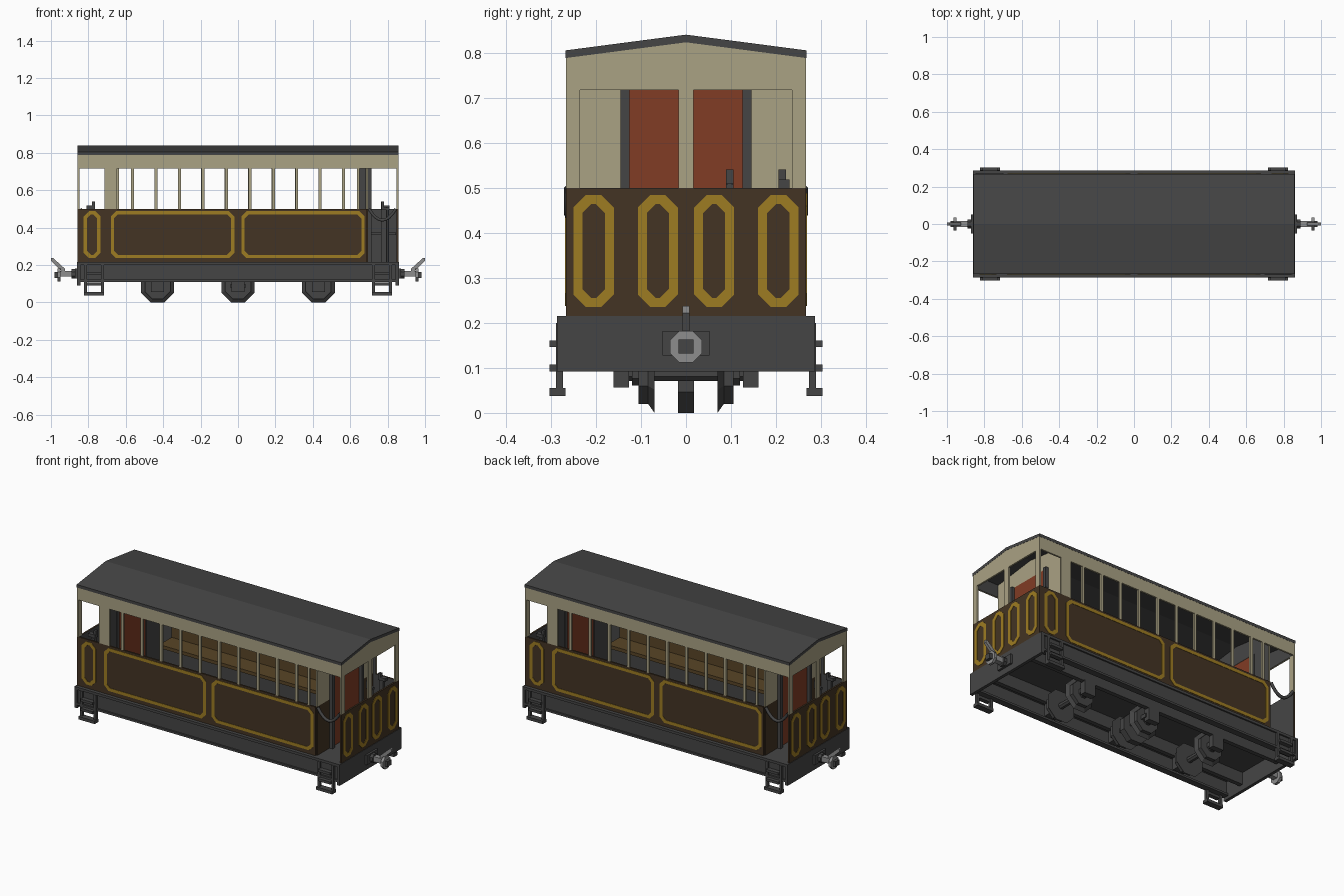
import bpy, bmesh, math
from mathutils import Matrix, Vector

if "Cube" in bpy.data.objects:
    bpy.data.objects.remove(bpy.data.objects["Cube"])

def material(name, rgb):
    m = bpy.data.materials.new(name)
    m.diffuse_color = (*rgb, 1)
    m.use_nodes = True
    m.node_tree.nodes["Principled BSDF"].inputs["Base Color"].default_value = m.diffuse_color
    return m

CREAM = material("cream paint", (0.40, 0.36, 0.23))
BROWN = material("dark brown paint", (0.056, 0.034, 0.017))
GOLD = material("gold lining", (0.34, 0.20, 0.016))
GREY = material("dark grey", (0.06, 0.06, 0.06))
RED = material("red brown door", (0.22, 0.045, 0.018))
WOOD = material("bench wood", (0.10, 0.06, 0.02))
STEEL = material("steel", (0.27, 0.27, 0.27))

def finish(name, bm, mat, inner=None):
    """Make an object; faces pointing along 'inner' become grey lining."""
    bmesh.ops.recalc_face_normals(bm, faces=bm.faces)
    me = bpy.data.meshes.new(name)
    me.materials.append(mat)
    if inner:
        me.materials.append(GREY)
        for f in bm.faces:
            if f.normal.dot(Vector(inner)) > 0.9:
                f.material_index = 1
    bm.to_mesh(me)
    bm.free()
    ob = bpy.data.objects.new(name, me)
    bpy.context.collection.objects.link(ob)
    return ob

def twin(ob):
    """The coach is the same after a half turn about the vertical axis."""
    c = ob.copy()
    c.name = ob.name + "_opposite"
    c.matrix_world = Matrix.Rotation(math.pi, 4, 'Z') @ ob.matrix_basis
    bpy.context.collection.objects.link(c)

def box(name, x, y, z, mat, inner=None, both=True):
    bm = bmesh.new()
    bmesh.ops.create_cube(bm, size=1)
    for v in bm.verts:
        v.co = [r[0] + (c + 0.5) * (r[1] - r[0]) for r, c in zip((x, y, z), v.co)]
    ob = finish(name, bm, mat, inner)
    if both:
        twin(ob)
    return ob

def place(axis, u, v, w):
    return (w, u, v) if axis == 'X' else (u, w, v)

def prism(name, pts, axis, a, b, mat, both=True, inner=None):
    bm = bmesh.new()
    f = bm.faces.new([bm.verts.new(place(axis, u, v, a)) for u, v in pts])
    ext = bmesh.ops.extrude_face_region(bm, geom=[f])["geom"]
    bmesh.ops.translate(bm, vec=place(axis, 0, 0, b - a),
                        verts=[g for g in ext if isinstance(g, bmesh.types.BMVert)])
    ob = finish(name, bm, mat, inner)
    if both:
        twin(ob)

def octagon(u0, u1, v0, v1, c):
    return [(u0 + c, v0), (u1 - c, v0), (u1, v0 + c), (u1, v1 - c),
            (u1 - c, v1), (u0 + c, v1), (u0, v1 - c), (u0, v0 + c)]

def ring(name, axis, u0, u1, v0, v1, a, b, t, mat=GOLD):
    bm = bmesh.new()
    loops = [octagon(u0, u1, v0, v1, 0.028),
             octagon(u0 + t, u1 - t, v0 + t, v1 - t, 0.02)]
    o, i = [[bm.verts.new(place(axis, u, v, a)) for u, v in l] for l in loops]
    fs = [bm.faces.new((o[k], o[(k + 1) % 8], i[(k + 1) % 8], i[k])) for k in range(8)]
    ext = bmesh.ops.extrude_face_region(bm, geom=fs)["geom"]
    bmesh.ops.translate(bm, vec=place(axis, 0, 0, b - a),
                        verts=[g for g in ext if isinstance(g, bmesh.types.BMVert)])
    twin(finish(name, bm, mat))

def cyl(name, loc, r1, r2, depth, axis, mat=GREY, n=8, both=False):
    bm = bmesh.new()
    rot = {'X': Matrix.Rotation(math.pi / 2, 4, 'Y'),
           'Y': Matrix.Rotation(-math.pi / 2, 4, 'X'), 'Z': Matrix()}[axis]
    bmesh.ops.create_cone(bm, cap_ends=True, segments=n, radius1=r1, radius2=r2, depth=depth,
                          matrix=Matrix.Translation(loc) @ rot @ Matrix.Rotation(math.pi / n, 4, 'Z'))
    ob = finish(name, bm, mat)
    if both:
        twin(ob)

W, WI, L, LI = 0.267, 0.257, 0.857, 0.847     # outer and inner body planes

# Underframe: floor, channel side sills, end beams, inner beams
box("floor", (-0.85, 0.85), (-0.27, 0.27), (0.195, 0.215), GREY, both=False)
box("side_sill", (-0.85, 0.85), (-0.278, -0.262), (0.11, 0.215), GREY)
box("sill_top_flange", (-0.85, 0.85), (-0.287, -0.25), (0.2, 0.215), GREY)
box("sill_bottom_flange", (-0.85, 0.85), (-0.287, -0.25), (0.11, 0.122), GREY)
box("end_beam", (0.842, 0.86), (-0.287, 0.287), (0.092, 0.215), GREY)
box("inner_beam", (-0.842, 0.842), (-0.16, -0.135), (0.125, 0.195), GREY)

# Wheelsets
CZ = 0.088
for x in (-0.43, 0, 0.43):
    cyl("axle", (x, 0, CZ), 0.018, 0.018, 0.3, 'Y')
    for s in (-1, 1):
        r = (0.095, 0.074)
        cyl("wheel_flange", (x, s * 0.077, CZ), *(r if s > 0 else r[::-1]), 0.014, 'Y')
        cyl("wheel_tread", (x, s * 0.0945, CZ), 0.074, 0.074, 0.021, 'Y')
        cyl("wheel_hub", (x, s * 0.112, CZ), 0.03, 0.03, 0.015, 'Y')
        box("axle_box", (x - 0.035, x + 0.035), (s * 0.144 - 0.017, s * 0.144 + 0.017),
            (0.056, 0.13), GREY, both=False)
cyl("rack_cog", (0, 0, 0.08), 0.087, 0.087, 0.035, 'Y')
box("cross_beam", (-0.04, 0.04), (-0.14, 0.14), (0.078, 0.1), GREY, both=False)

# Steps at the four corners
for x in (-0.77, 0.77):
    for dx in (-0.045, 0.045):
        box("step_hanger", (x + dx - 0.008, x + dx + 0.008), (-0.289, -0.273), (0.04, 0.2), GREY)
    box("lower_step", (x - 0.053, x + 0.053), (-0.303, -0.268), (0.038, 0.055), GREY)
    for z in (0.092, 0.146):
        box("step_bar", (x - 0.04, x + 0.04), (-0.303, -0.278), (z, z + 0.015), GREY)

# Couplings
box("coupling_plate", (0.858, 0.872), (-0.052, 0.052), (0.127, 0.182), GREY)
cyl("coupling_collar", (0.88, 0, 0.153), 0.027, 0.027, 0.02, 'X', both=True)
box("coupling_shaft", (0.87, 0.95), (-0.015, 0.015), (0.138, 0.168), STEEL)
cyl("coupling_head", (0.957, 0, 0.147), 0.038, 0.038, 0.016, 'X', STEEL, both=True)
box("coupling_pin", (0.96, 0.982), (-0.017, 0.017), (0.132, 0.163), GREY)
prism("coupling_hook", [(0.925, 0.165), (0.94, 0.165), (1.0, 0.222), (1.0, 0.237), (0.988, 0.237),
                        (0.925, 0.18)], 'Y', -0.008, 0.008, STEEL)

# Side walls: lower panel, top band and window posts
box("side_panel", (-L, 0.69), (-W, -WI), (0.215, 0.5), BROWN, (0, 1, 0))
box("side_top_band", (-L, L), (-W, -WI), (0.717, 0.792), CREAM, (0, 1, 0))
box("side_wide_post", (-0.713, -0.647), (-W, -WI), (0.5, 0.717), CREAM, (0, 1, 0))
for i in range(10):
    x = -0.563 + i * 0.1253
    box("window_post", (x - 0.008, x + 0.008), (-W, -WI), (0.5, 0.717), CREAM)
box("window_end_post", (0.637, 0.65), (-W, -WI), (0.5, 0.717), CREAM)
for x0, x1 in ((-0.825, -0.735), (-0.68, -0.02), (0.018, 0.677)):
    ring("side_gold_lining", 'Y', x0, x1, 0.237, 0.488, -W - 0.002, -W + 0.002, 0.018)

# End walls with two large openings
box("end_panel", (LI, L), (-W, W), (0.215, 0.5), BROWN, (-1, 0, 0))
for s in (-1, 1):
    box("corner_post", (LI, L), (s * 0.251 - 0.016, s * 0.251 + 0.016), (0.5, 0.717), CREAM)
box("end_middle_post", (LI, L), (-0.017, 0.017), (0.5, 0.717), CREAM)
prism("end_gable", [(-W, 0.717), (W, 0.717), (W, 0.792), (0, 0.826), (-W, 0.792)],
      'X', LI, L, CREAM, inner=(-1, 0, 0))
for y0, y1 in ((-0.25, -0.16), (-0.107, -0.018), (0.018, 0.107), (0.16, 0.25)):
    ring("end_gold_lining", 'X', y0, y1, 0.235, 0.484, L - 0.002, L + 0.002, 0.02)

# Bulkheads with doors and door posts
for s in (-1, 1):
    y = (s * 0.192 - 0.065, s * 0.192 + 0.065)
    box("bulkhead_lower", (0.685, 0.695), y, (0.215, 0.5), BROWN, (-1, 0, 0))
    box("bulkhead_upper", (0.685, 0.695), y, (0.5, 0.717), CREAM, (-1, 0, 0))
    box("door_post", (0.682, 0.715), (s * 0.135 - 0.01, s * 0.135 + 0.01), (0.215, 0.717), GREY)
prism("bulkhead_top", [(-WI, 0.717), (WI, 0.717), (WI, 0.792), (0, 0.826), (-WI, 0.792)],
      'X', 0.685, 0.695, CREAM, inner=(-1, 0, 0))
box("door", (0.687, 0.697), (-0.126, 0.126), (0.215, 0.717), RED)

# Roof
prism("roof", [(-0.268, 0.788), (0, 0.823), (0.268, 0.788), (0.268, 0.805), (0, 0.84), (-0.268, 0.805)],
      'X', -0.858, 0.858, GREY, both=False)

# Long benches along both sides
box("bench_seat", (-0.6, 0.6), (-0.25, -0.13), (0.35, 0.37), WOOD)
box("bench_back", (-0.6, 0.6), (-0.256, -0.242), (0.37, 0.48), WOOD)
box("bench_base", (-0.6, 0.6), (-0.24, -0.16), (0.215, 0.35), GREY)

# Platform fittings: brake column with crank, control stand, rail
cyl("brake_column", (0.80, 0.097, 0.36), 0.009, 0.009, 0.3, 'Z', both=True)
box("brake_crank", (0.77, 0.81), (0.089, 0.105), (0.495, 0.508), GREY)
box("brake_handle", (0.767, 0.78), (0.089, 0.105), (0.495, 0.54), GREY)
box("control_stand", (0.765, 0.79), (0.215, 0.235), (0.215, 0.5), GREY)
box("control_top", (0.765, 0.81), (0.205, 0.23), (0.5, 0.518), GREY)
box("control_handle", (0.765, 0.78), (0.205, 0.222), (0.51, 0.54), GREY)
box("platform_rail", (0.70, 0.845), (0.243, 0.257), (0.36, 0.375), GREY)

# Hanging chain across each open entrance
cu = bpy.data.curves.new("chain_path", 'CURVE')
cu.dimensions = '3D'
cu.bevel_depth, cu.bevel_resolution = 0.009, 1
sp = cu.splines.new('POLY')
sp.points.add(8)
for i, p in enumerate(sp.points):
    t = i / 4 - 1
    p.co = (0.772 + 0.072 * t, -0.262, 0.44 + 0.06 * t * t, 1)
tmp = bpy.data.objects.new("chain_path", cu)
chain_mesh = bpy.data.meshes.new_from_object(tmp)
bpy.data.objects.remove(tmp)
chain_mesh.materials.clear()
chain_mesh.materials.append(GREY)
chain = bpy.data.objects.new("entrance_chain", chain_mesh)
bpy.context.collection.objects.link(chain)
twin(chain)
